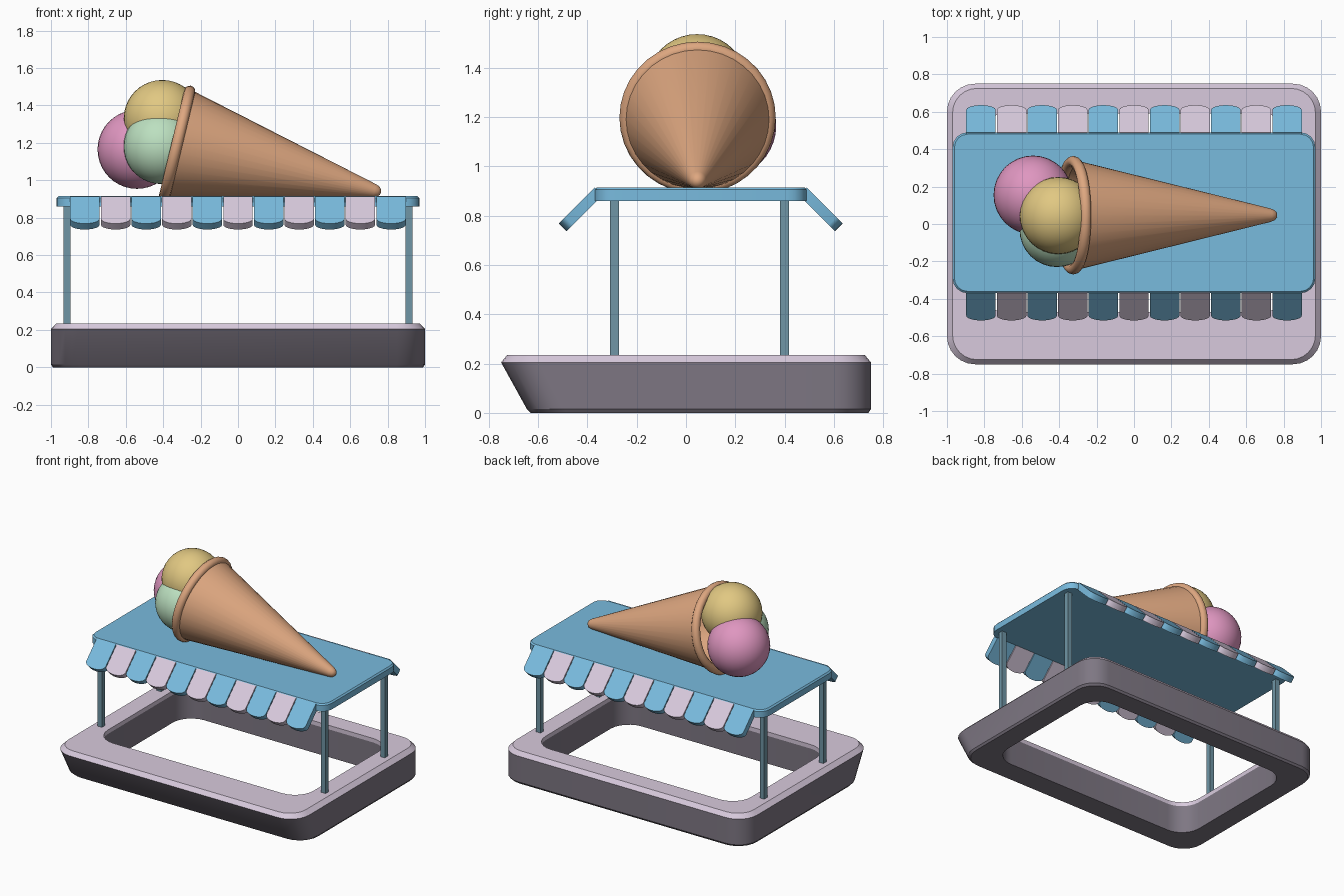
import bpy, bmesh, math
from mathutils import Vector, Matrix

if "Cube" in bpy.data.objects:
    bpy.data.objects.remove(bpy.data.objects["Cube"])


def mat(name, r, g, b):
    m = bpy.data.materials.new(name)
    m.diffuse_color = [((c / 255 + 0.055) / 1.055) ** 2.4 for c in (r, g, b)] + [1]
    m.use_nodes = True
    m.node_tree.nodes["Principled BSDF"].inputs["Base Color"].default_value = m.diffuse_color
    return m


blue = mat("awning_blue", 121, 187, 222)
lilac = mat("pale_lilac", 216, 202, 221)
grey = mat("base_grey", 126, 119, 131)
steel = mat("post_slate", 112, 150, 166)
wafer = mat("wafer", 222, 167, 128)
pink = mat("pink_ice", 223, 150, 192)
yellow = mat("yellow_ice", 225, 200, 130)
green = mat("green_ice", 188, 224, 192)


def finish(bm, name, mats, smooth=None):
    bmesh.ops.recalc_face_normals(bm, faces=bm.faces)
    me = bpy.data.meshes.new(name)
    bm.to_mesh(me)
    bm.free()
    for m in mats:
        me.materials.append(m)
    ob = bpy.data.objects.new(name, me)
    bpy.context.collection.objects.link(ob)
    if smooth:
        bpy.ops.object.select_all(action='DESELECT')
        ob.select_set(True)
        bpy.context.view_layer.objects.active = ob
        bpy.ops.object.shade_smooth_by_angle(angle=math.radians(smooth))
    return ob


def rounded(bm, hx, y0, y1, r, z, n=6):
    """Loop of vertices forming a rounded rectangle."""
    out = []
    corners = [(hx - r, y1 - r), (-hx + r, y1 - r), (-hx + r, y0 + r), (hx - r, y0 + r)]
    for k, (cx, cy) in enumerate(corners):
        for i in range(n + 1):
            a = math.pi / 2 * (k + i / n)
            out.append(bm.verts.new((cx + r * math.cos(a), cy + r * math.sin(a), z)))
    return out


def bridge(bm, a, b, mi=0):
    n = len(a)
    for i in range(n):
        f = bm.faces.new((a[i], a[(i + 1) % n], b[(i + 1) % n], b[i]))
        f.material_index = mi


# Ring-shaped counter base: slanted front, grey body, lilac top
bm = bmesh.new()
spec = [(0.99, -0.63, 0.74, 0.15, 0), (1, -0.645, 0.75, 0.15, 0.015),
        (1, -0.75, 0.75, 0.15, 0.205), (0.97, -0.725, 0.725, 0.13, 0.235),
        (0.84, -0.47, 0.59, 0.15, 0.235), (0.84, -0.47, 0.59, 0.15, 0.205),
        (0.84, -0.47, 0.59, 0.15, 0)]
loops = [rounded(bm, *s) for s in spec]
for i in range(len(loops)):
    bridge(bm, loops[i], loops[(i + 1) % len(loops)], 1 if i in (2, 3, 4) else 0)
finish(bm, "counter_base", [grey, lilac], 25)

# Roof slab
bm = bmesh.new()
spec = [(0.97, -0.37, 0.49, 0.08, 0.86), (0.97, -0.37, 0.49, 0.08, 0.905),
        (0.96, -0.36, 0.48, 0.07, 0.915)]
loops = [rounded(bm, *s, n=4) for s in spec]
bridge(bm, loops[0], loops[1])
bridge(bm, loops[1], loops[2])
bm.faces.new(loops[0])
bm.faces.new(loops[2])
finish(bm, "roof", [blue], 25)

# Posts
for sx, xn in ((-1, "left"), (1, "right")):
    for y, yn in ((-0.29, "front"), (0.40, "back")):
        bm = bmesh.new()
        bmesh.ops.create_cube(bm, size=1, matrix=Matrix.Translation((sx * 0.914, y, 0.55))
                              @ Matrix.Diagonal((0.036, 0.036, 0.64, 1)))
        finish(bm, f"{yn}_{xn}_post", [steel])

# Scalloped valances, sloping 45 degrees out from the roof
COUNT, WIDTH, THICK = 11, 1.8 / 11, 0.045
c = math.sqrt(0.5)
for side, y_edge, name in ((-1, -0.37, "front_valance"), (1, 0.49, "back_valance")):
    bm = bmesh.new()
    for k in range(COUNT):
        xc = -0.9 + WIDTH * (k + 0.5)
        half = WIDTH / 2 - 0.003
        outline = [(-half, 0)]
        for i in range(11):
            t = -math.cos(math.pi * i / 10)
            outline.append((half * t, 0.17 + 0.036 * math.sqrt(max(0, 1 - t * t))))
        outline.append((half, 0))
        rings = []
        for d in (0, THICK):
            rings.append([bm.verts.new((xc + u, y_edge + side * c * (v - d), 0.914 - c * (v + d)))
                          for u, v in outline])
        bridge(bm, rings[0], rings[1], k % 2)
        for r in rings:
            bm.faces.new(r).material_index = k % 2
    finish(bm, name, [blue, lilac], 35)

# Wafer cone lying on the roof, hollow, with rounded tip
tilt = math.radians(13.5)
axis = Vector((math.cos(tilt), 0, -math.sin(tilt)))
place = Matrix.Translation((-0.325, 0.047, 1.197)) @ axis.to_track_quat('Z', 'Y').to_matrix().to_4x4()
SEG = 36


def lathe(profile, name, closed):
    bm = bmesh.new()
    rings = [[bm.verts.new(place @ Vector((r * math.cos(2 * math.pi * i / SEG),
                                           r * math.sin(2 * math.pi * i / SEG), s)))
              for i in range(SEG)] for s, r in profile]
    for a, b in zip(rings, rings[1:] + (rings[:1] if closed else [])):
        bridge(bm, a, b)
    bmesh.ops.remove_doubles(bm, verts=bm.verts, dist=0.0002)
    finish(bm, name, [wafer], 40)


lathe([(0.9, 0.00001), (0, 0.27), (0, 0.297), (1.085, 0.036), (1.105, 0.028),
       (1.117, 0.015), (1.121, 0.00001)], "cone", False)
lathe([(0.03 * math.cos(a), 0.288 + 0.029 * math.sin(a))
       for a in [2 * math.pi * i / 12 for i in range(12)]], "cone_rim", True)

# Scoops
for name, m, pos, r in (("yellow_scoop", yellow, (-0.405, 0.045, 1.33), 0.206),
                        ("pink_scoop", pink, (-0.54, 0.155, 1.165), 0.211),
                        ("green_scoop", green, (-0.412, -0.03, 1.18), 0.2)):
    bm = bmesh.new()
    bmesh.ops.create_uvsphere(bm, u_segments=32, v_segments=20, radius=r,
                              matrix=Matrix.Translation(pos))
    finish(bm, name, [m], 60)
